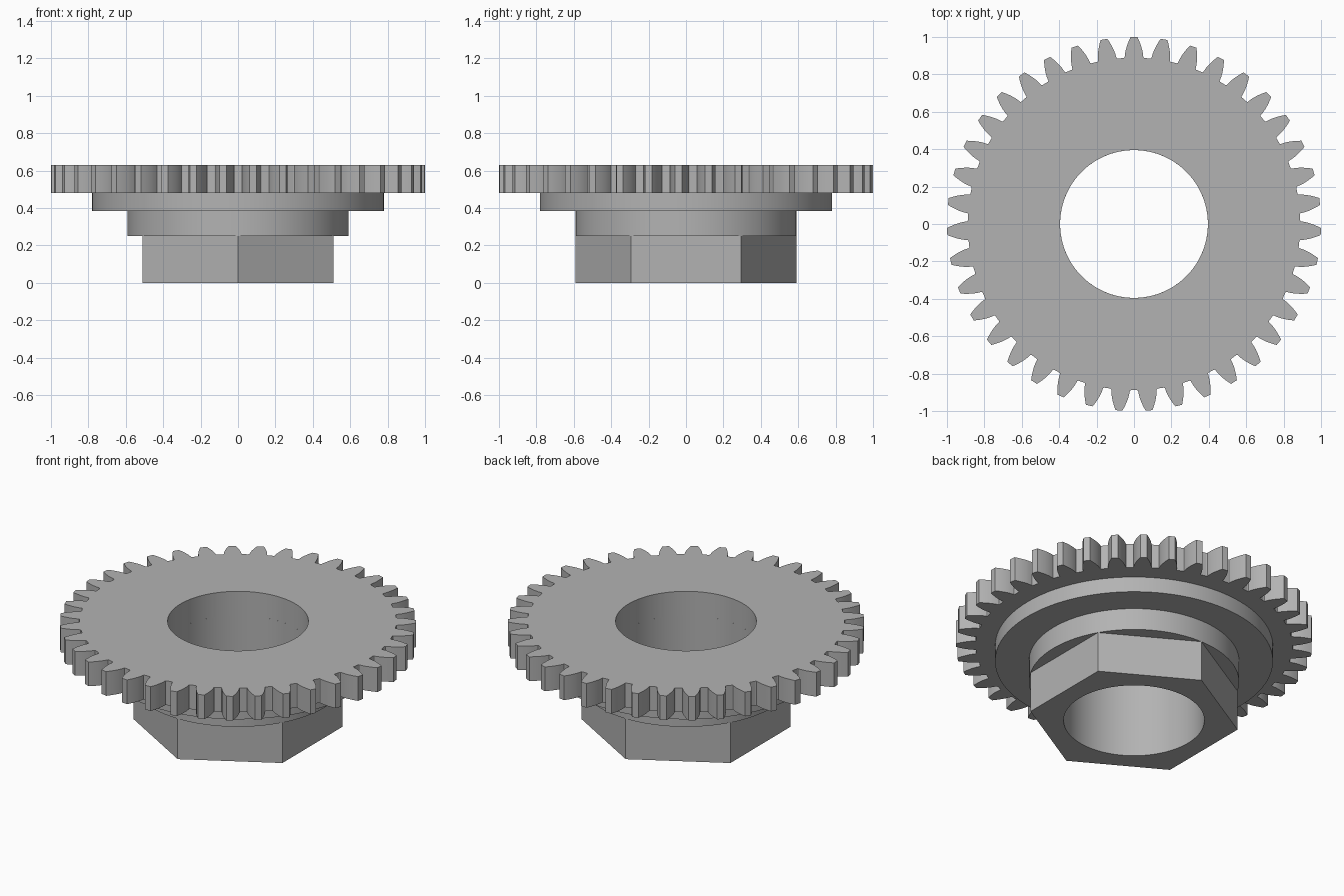
import bpy, bmesh
from math import pi, cos, sin, tan, acos, radians

TEETH, BORE = 39, 0.395
PITCH_R, TIP_R, ROOT_R = 0.951, 1.0, 0.889

if "Cube" in bpy.data.objects:
    bpy.data.objects.remove(bpy.data.objects["Cube"], do_unlink=True)

steel = bpy.data.materials.new("plain_grey")
steel.use_nodes = True
grey = (0.45, 0.45, 0.45, 1)
steel.diffuse_color = grey
steel.node_tree.nodes["Principled BSDF"].inputs["Base Color"].default_value = grey


def bored_prism(name, outline, z0, z1):
    """Extrude a polar outline (radius, angle) with a round bore through it."""
    bm = bmesh.new()
    section = [(BORE, 1, z0), (BORE, 1, z1), (0, 0, z1), (0, 0, z0)]
    rows = [[bm.verts.new(((b if fixed else r) * cos(a), (b if fixed else r) * sin(a), z))
             for b, fixed, z in section] for r, a in outline]
    for p, q in zip(rows, rows[1:] + rows[:1]):
        for i in range(4):
            j = (i + 1) % 4
            bm.faces.new((p[i], p[j], q[j], q[i]))
    bmesh.ops.recalc_face_normals(bm, faces=bm.faces)
    mesh = bpy.data.meshes.new(name)
    bm.to_mesh(mesh)
    bm.free()
    mesh.materials.append(steel)
    obj = bpy.data.objects.new(name, mesh)
    bpy.context.collection.objects.link(obj)
    bpy.ops.object.select_all(action="DESELECT")
    obj.select_set(True)
    bpy.context.view_layer.objects.active = obj
    bpy.ops.object.shade_smooth_by_angle(angle=radians(25))
    return obj


def circle(radius, n=120):
    return [(radius, 2 * pi * i / n) for i in range(n)]


def hexagon(radius, n=120):
    # corners point to the front and the back
    pts = []
    for i in range(n):
        a = 2 * pi * i / n
        off = (a + pi / 6) % (pi / 3) - pi / 6
        pts.append((radius * cos(pi / 6) / cos(off), a))
    return pts


def involute_gear():
    base_r = PITCH_R * cos(radians(20))
    inv = lambda a: tan(a) - a
    half = lambda r: pi / (2 * TEETH) + inv(radians(20)) - inv(acos(min(1, base_r / r)))
    # one flank from the root fillet up to the tip
    flank = [(ROOT_R, half(base_r) + 0.006), (ROOT_R + 0.003, half(base_r) + 0.001)]
    steps = 6
    for i in range(steps + 1):
        r = base_r + 0.006 + (TIP_R - base_r - 0.006) * i / steps
        flank.append((r, half(r)))
    tooth = [(r, -a) for r, a in flank] + [(r, a) for r, a in reversed(flank)]
    return [(r, pi / 2 + 2 * pi * k / TEETH + a) for k in range(TEETH) for r, a in tooth]


bored_prism("hex_base", hexagon(0.59), 0, 0.25)
bored_prism("neck", circle(0.59), 0.25, 0.385)
bored_prism("flange", circle(0.78), 0.385, 0.48)
bored_prism("toothed_ring", involute_gear(), 0.48, 0.63)
